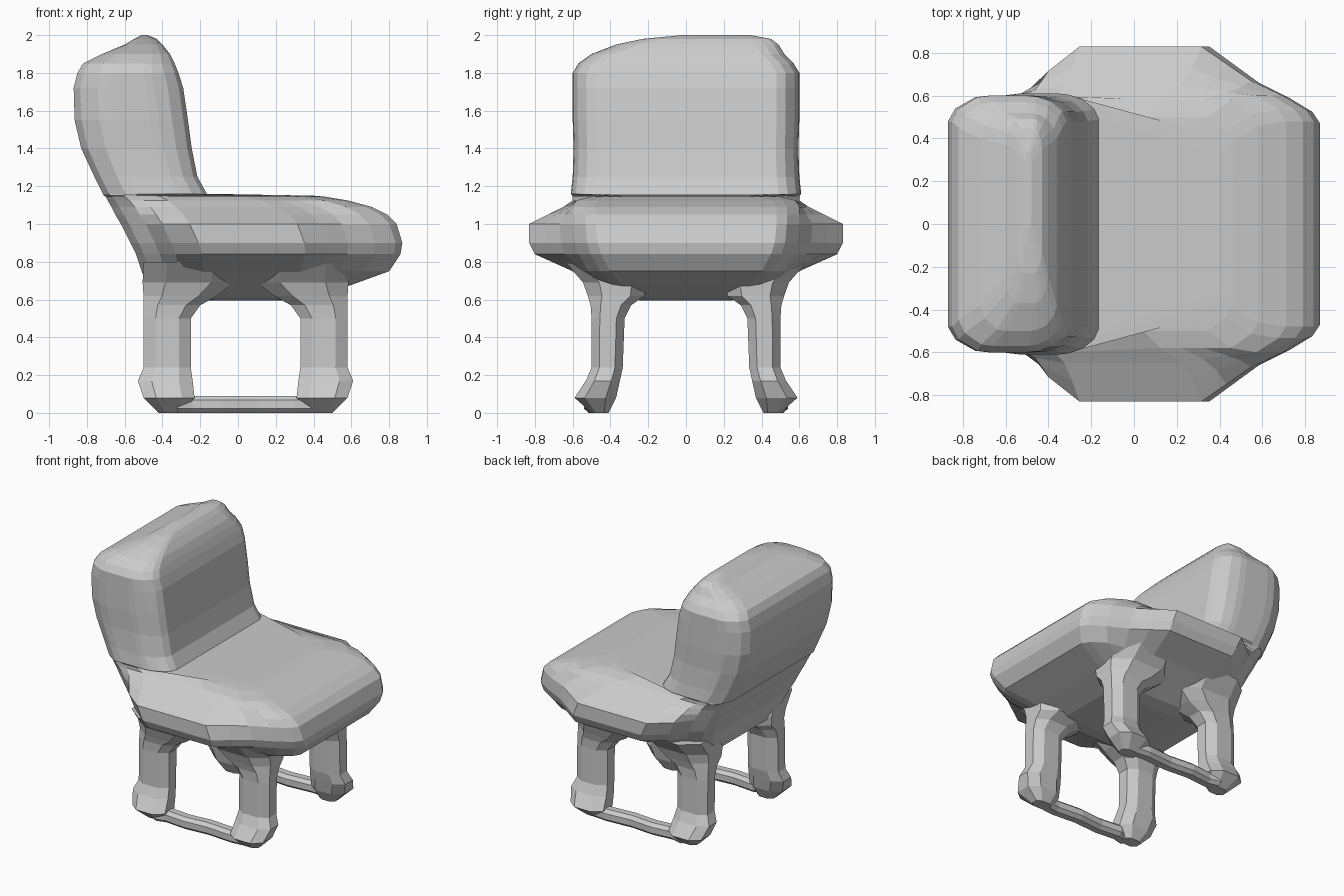
import bpy, bmesh


def loft(name, rings):
    """Skin a stack of equal-sized rings and close both ends."""
    bm = bmesh.new()
    loops = [[bm.verts.new(p) for p in r] for r in rings]
    n = len(loops[0])
    for a, b in zip(loops, loops[1:]):
        for i in range(n):
            j = (i + 1) % n
            bm.faces.new((a[i], a[j], b[j], b[i]))
    bm.faces.new(loops[0][::-1])
    bm.faces.new(loops[-1])
    bmesh.ops.recalc_face_normals(bm, faces=bm.faces)
    me = bpy.data.meshes.new(name)
    bm.to_mesh(me)
    bm.free()
    ob = bpy.data.objects.new(name, me)
    bpy.context.collection.objects.link(ob)
    return ob


SEAT_F = (1.0, 0.975, 0.90, 0.80, 0.72, 0.64, 0.25, 0.15, 0.09, 0.03, 0.0)
BACK_F = (1.0, 0.96, 0.86, 0.74, 0.66, 0.58, 0.42, 0.33, 0.22, 0.06, 0.0)


def body_ring(z, x0, x1, w, b, yc=0.0):
    """Rounded outline of half width w; the sides reach b in the middle."""
    d = x1 - x0
    c = min(0.12, w * 0.3)
    wf, rear = min(w, b), max(w, b)      # narrower front where the seat domes
    if z > 1.152:                        # backrest: generously rounded corners
        widths = (w - c, w - c * 0.6, w - c * 0.22, w - c * 0.04, w, w,
                  w, w, w - c * 0.06, w - c * 0.5, w - c)
        half = list(zip(BACK_F, widths))
    else:
        widths = (wf - c, wf - c * 0.55, wf, wf + (b - wf) * 0.3,
                  wf + (b - wf) * 0.65, b, rear, w + (rear - w) * 0.5,
                  w, w - c * 0.45, w - c)
        half = list(zip(SEAT_F, widths))
    pts = [(x0 + f * d, yc + y, z) for f, y in half]
    return pts + [(x, 2 * yc - y, z) for x, y, z in reversed(pts)]


def octagon(a0, a1, b0, b1, k=0.25):
    """Box outline with cut corners."""
    ca, cb = (a1 - a0) * k, (b1 - b0) * k
    return [(a0 + ca, b0), (a1 - ca, b0), (a1, b0 + cb), (a1, b1 - cb),
            (a1 - ca, b1), (a0 + ca, b1), (a0, b1 - cb), (a0, b0 + cb)]


# Seat and backrest: one continuous padded shell, layered from the underside up
body = [
    (0.595, -0.14, 0.22, 0.24, 0.24), (0.61, -0.32, 0.40, 0.34, 0.34),
    (0.67, -0.48, 0.58, 0.45, 0.45), (0.75, -0.51, 0.80, 0.52, 0.60),
    (0.84, -0.54, 0.86, 0.57, 0.80), (0.90, -0.57, 0.87, 0.59, 0.83),
    (1.00, -0.62, 0.84, 0.60, 0.83), (1.05, -0.65, 0.79, 0.60, 0.73),
    (1.09, -0.67, 0.71, 0.60, 0.65), (1.125, -0.69, 0.58, 0.60, 0.58),
    (1.145, -0.70, 0.46, 0.60, 0.50), (1.15, -0.71, 0.40, 0.60, 0.44),
    (1.16, -0.715, -0.165, 0.61, 0.61), (1.25, -0.76, -0.215, 0.60, 0.60),
    (1.40, -0.83, -0.245, 0.595, 0.6), (1.55, -0.865, -0.265, 0.60, 0.60),
    (1.72, -0.87, -0.29, 0.60, 0.60), (1.80, -0.85, -0.315, 0.60, 0.60),
    (1.85, -0.82, -0.335, 0.57, 0.57), (1.90, -0.72, -0.36, 0.51, 0.51, 0.01),
    (1.95, -0.60, -0.40, 0.43, 0.43, 0.06), (1.98, -0.55, -0.43, 0.34, 0.34, 0.11),
    (2.00, -0.51, -0.48, 0.18, 0.18, 0.16),
]
loft("seat_and_backrest", [body_ring(*r) for r in body])

# Four legs: splayed feet, straight shafts, tops flaring into the seat
leg = [  # z, outer x, inner x, outer y, inner y
    (0.00, 0.46, 0.33, 0.50, 0.41), (0.08, 0.54, 0.27, 0.59, 0.37),
    (0.17, 0.57, 0.28, 0.53, 0.35), (0.24, 0.54, 0.29, 0.50, 0.335),
    (0.50, 0.54, 0.29, 0.50, 0.325), (0.57, 0.54, 0.24, 0.505, 0.29),
    (0.62, 0.54, 0.15, 0.52, 0.22), (0.69, 0.545, 0.06, 0.545, 0.20),
    (0.80, 0.54, 0.05, 0.64, 0.25),
]
for sx, xn in ((1, "front"), (-1, "rear")):
    for sy, yn in ((-1, "right"), (1, "left")):
        loft(f"{xn}_{yn}_leg", [
            [(0.04 + sx * x, sy * y, z) for x, y in octagon(xi, xo, yi, yo)]
            for z, xo, xi, yo, yi in leg])

# Thin floor runners joining the feet on each side
runner = [(-0.32, 0.02), (-0.24, 0.0), (-0.08, 0.015), (0.10, 0.0), (0.30, 0.015), (0.44, 0.0)]
for sy, yn in ((-1, "right"), (1, "left")):
    loft(f"{yn}_runner", [
        [(x, sy * y, z) for y, z in octagon(0.42 + o, 0.52 + o, 0.0, 0.09)]
        for x, o in runner])
